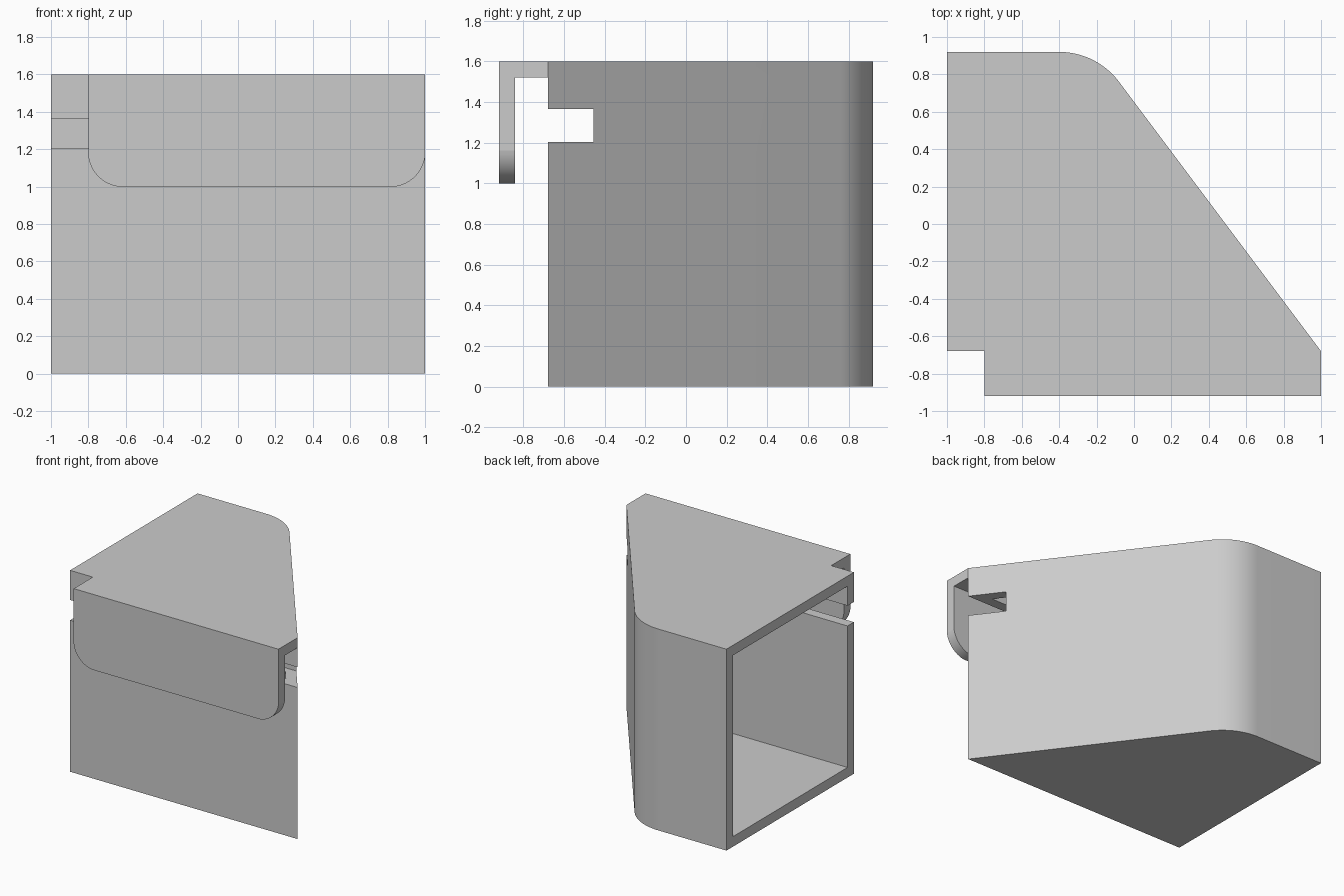
import bpy
import bmesh
from math import cos, sin, radians
from mathutils import Vector

cube = bpy.data.objects.get("Cube")
if cube:
    bpy.data.objects.remove(cube, do_unlink=True)

WALL = 0.08
HEIGHT = 1.6
FRONT, BACK = -0.68, 0.92      # shell extent in y
FLAP_Y = -0.92                 # outer face of the hanging flap

grey = bpy.data.materials.new("plain grey")
grey.use_nodes = True
grey.diffuse_color = (0.6, 0.6, 0.6, 1)
grey.node_tree.nodes["Principled BSDF"].inputs["Base Color"].default_value = (0.6, 0.6, 0.6, 1)


def arc(cx, cy, r, start, end, steps=16):
    angles = [radians(start + (end - start) * i / steps) for i in range(steps + 1)]
    return [(cx + r * cos(a), cy + r * sin(a)) for a in angles]


def prism(name, outline, low, high, axis="z"):
    """Extrude a closed outline along z (points are x, y) or y (points are x, z)."""
    place = (lambda u, v, w: (u, v, w)) if axis == "z" else (lambda u, v, w: (u, w, v))
    bm = bmesh.new()
    face = bm.faces.new([bm.verts.new(place(u, v, low)) for u, v in outline])
    extruded = bmesh.ops.extrude_face_region(bm, geom=[face])["geom"]
    moved = [g for g in extruded if isinstance(g, bmesh.types.BMVert)]
    bmesh.ops.translate(bm, verts=moved, vec=Vector(place(0, 0, high - low)))
    bmesh.ops.recalc_face_normals(bm, faces=bm.faces)
    mesh = bpy.data.meshes.new(name)
    bm.to_mesh(mesh)
    bm.free()
    mesh.materials.append(grey)
    obj = bpy.data.objects.new(name, mesh)
    bpy.context.collection.objects.link(obj)
    return obj


def rectangle(x0, x1, v0, v1):
    return [(x0, v0), (x1, v0), (x1, v1), (x0, v1)]


def combine(target, other, operation):
    mod = target.modifiers.new(operation, "BOOLEAN")
    mod.operation, mod.solver, mod.object = operation, "EXACT", other
    bpy.ops.object.select_all(action="DESELECT")
    bpy.context.view_layer.objects.active = target
    target.select_set(True)
    bpy.ops.object.modifier_apply(modifier=mod.name)
    bpy.data.objects.remove(other, do_unlink=True)


# Wedge-shaped body with a rounded back corner
turn = 36.87                   # direction of the slanted wall's normal
body = prism("wedge_holder",
             [(-1, FRONT), (1, FRONT)] + arc(-0.4, 0.52, 0.4, turn, 90) + [(-1, BACK)],
             0, HEIGHT)

# Hollow, open on the -x side
inner = FRONT + WALL
cavity = prism("cavity_cutter",
               [(-1.2, inner), (0.84, inner)]
               + arc(-0.4, 0.52, 0.4 - WALL, turn, 90) + [(-1.2, BACK - WALL)],
               WALL, HEIGHT - WALL)
combine(body, cavity, "DIFFERENCE")

# Slot across the front
slot = prism("slot_cutter", rectangle(-1.2, 1.2, -0.8, -0.455), 1.204, 1.365)
combine(body, slot, "DIFFERENCE")

# Hanging hook: top bridge and flap with rounded lower corners
hook = prism("hook_flap",
             [(-0.8, HEIGHT)] + arc(-0.613, 1.187, 0.189, 188, 262, 14)
             + arc(0.813, 1.187, 0.189, 278, 352, 14) + [(1, HEIGHT)],
             FLAP_Y, FLAP_Y + WALL, axis="y")
bridge = prism("hook_bridge", rectangle(-0.8, 1, FLAP_Y + WALL / 2, FRONT),
               HEIGHT - WALL, HEIGHT)
combine(hook, bridge, "UNION")
combine(body, hook, "UNION")

# Merge flat regions and shade the curved corners smoothly
bm = bmesh.new()
bm.from_mesh(body.data)
bmesh.ops.remove_doubles(bm, verts=bm.verts, dist=0.0005)
bmesh.ops.dissolve_limit(bm, angle_limit=radians(0.5), verts=bm.verts, edges=bm.edges)
bm.to_mesh(body.data)
bm.free()
bpy.ops.object.select_all(action="DESELECT")
bpy.context.view_layer.objects.active = body
body.select_set(True)
bpy.ops.object.shade_smooth_by_angle(angle=radians(7))
